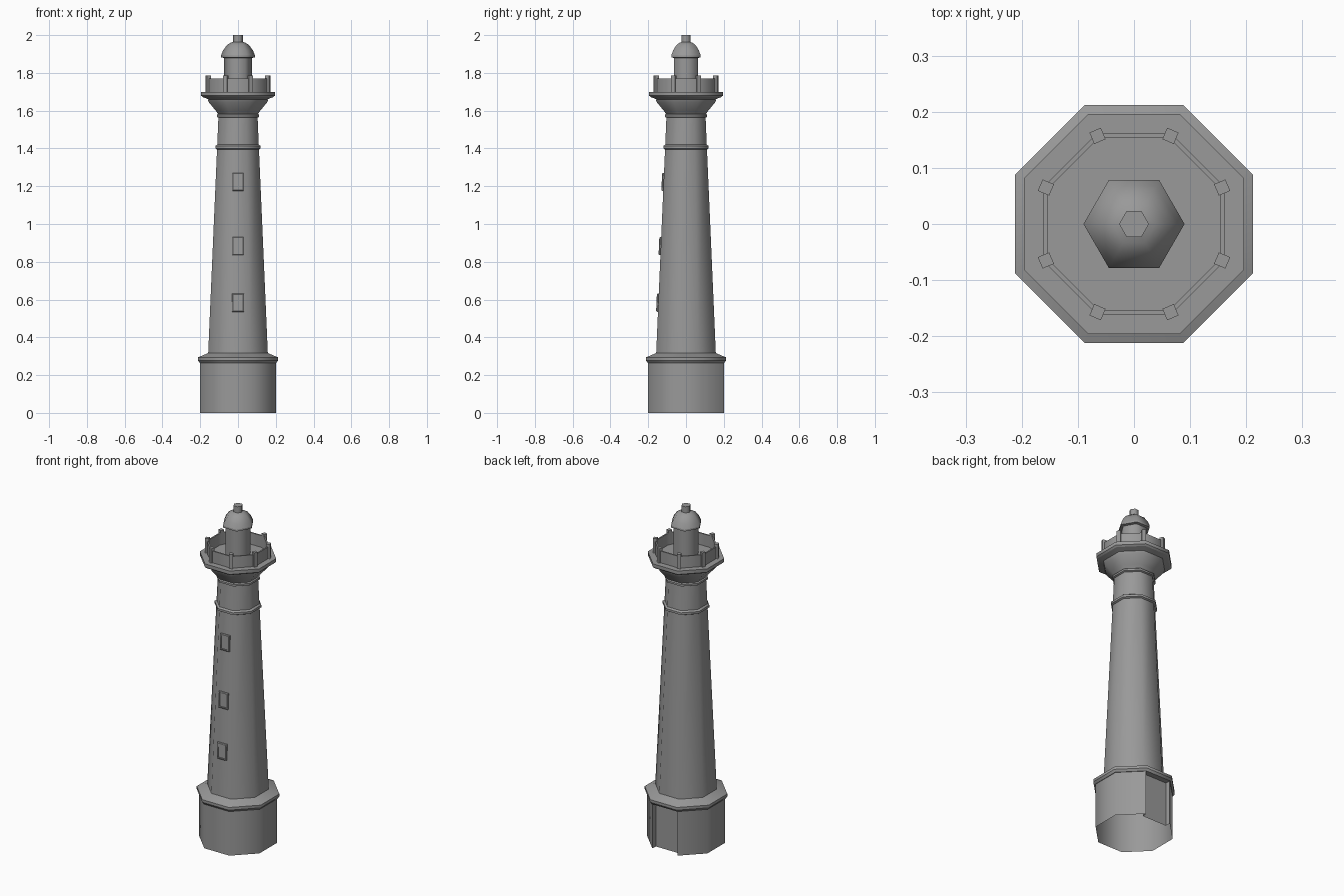
import bpy, bmesh
from math import pi, cos, sin, atan2
from mathutils import Matrix, Vector

cube = bpy.data.objects.get("Cube")
if cube:
    bpy.data.objects.remove(cube, do_unlink=True)

stone = bpy.data.materials.new("grey_stone")
stone.use_nodes = True
GREY = (0.32, 0.32, 0.32, 1)
stone.diffuse_color = GREY
stone.node_tree.nodes["Principled BSDF"].inputs["Base Color"].default_value = GREY


def finish(bm, name):
    mesh = bpy.data.meshes.new(name)
    bm.to_mesh(mesh)
    bm.free()
    mesh.materials.append(stone)
    obj = bpy.data.objects.new(name, mesh)
    bpy.context.collection.objects.link(obj)
    return obj


def polygon(sides, apothem, z):
    """Regular outline with one flat side facing the front."""
    r = apothem / cos(pi / sides)
    start = -pi / 2 + pi / sides
    return [Vector((r * cos(start + 2 * pi * i / sides),
                    r * sin(start + 2 * pi * i / sides), z)) for i in range(sides)]


def lathe(name, profile, sides=8, cap=False, soft=False):
    """Stack of (apothem, z) rings, smooth around; soft also smooths upward."""
    bm = bmesh.new()
    ring = None
    for (a0, z0), (a1, z1) in zip(profile, profile[1:]):
        if ring is None or not soft:
            ring = [bm.verts.new(p) for p in polygon(sides, a0, z0)]
        upper = [bm.verts.new(p) for p in polygon(sides, a1, z1)]
        for i in range(sides):
            j = (i + 1) % sides
            bm.faces.new((ring[i], ring[j], upper[j], upper[i])).smooth = True
        ring = upper
    if cap:
        bm.faces.new([bm.verts.new(p) for p in polygon(sides, *profile[-1])])
    return finish(bm, name)


# Base: open below, with a shallow full-height recess at the back
def base_wall(height=0.265, apothem=0.2, depth=0.03):
    bm = bmesh.new()
    outline = polygon(8, apothem, 0)
    back = sorted((p for p in outline if p.y > apothem - 0.01), key=lambda p: -p.x)
    inner = [Vector((p.x * 0.97, p.y - depth, 0)) for p in back]
    k = outline.index(back[1])
    around = outline[k:] + outline[:k]
    up = Vector((0, 0, height))

    def strip(points, smooth):
        low = [bm.verts.new(p) for p in points]
        top = [bm.verts.new(p + up) for p in points]
        for i in range(len(points) - 1):
            bm.faces.new((low[i], low[i + 1], top[i + 1], top[i])).smooth = smooth

    strip(around, True)
    for pair in ((back[0], inner[0]), inner, (inner[1], back[1])):
        strip(pair, False)
    finish(bm, "base_wall")


base_wall()
lathe("base_ledge", [(0.16, 0.265), (0.203, 0.265), (0.212, 0.278),
                     (0.212, 0.294), (0.155, 0.318)])

# Tapered tower and its bands
lathe("tower", [(0.158, 0.312), (0.103, 1.58)])
lathe("upper_band", [(0.108, 1.393), (0.12, 1.4), (0.12, 1.413), (0.108, 1.422)])
lathe("neck_band", [(0.102, 1.562), (0.112, 1.567), (0.112, 1.578), (0.104, 1.584)])

# Gallery bracket and deck
lathe("gallery_bracket", [(0.104, 1.58), (0.118, 1.6), (0.155, 1.645), (0.16, 1.66)], soft=True)
lathe("gallery_deck", [(0.155, 1.66), (0.187, 1.672), (0.196, 1.68), (0.196, 1.7)], cap=True)

# Parapet and corner posts
lathe("parapet", [(0.161, 1.7), (0.161, 1.77), (0.153, 1.77), (0.153, 1.7)])
bm = bmesh.new()
for p in polygon(8, 0.157, 1.743):
    place = Matrix.Translation(p) @ Matrix.Rotation(atan2(p.y, p.x), 4, "Z")
    bmesh.ops.create_cube(bm, size=1, matrix=place @ Matrix.Diagonal((0.022, 0.022, 0.086, 1)))
finish(bm, "parapet_posts")

# Six-sided lantern room, dome and vent
lathe("lantern_room", [(0.064, 1.7), (0.064, 1.882)], sides=6)
lathe("dome_eave", [(0.06, 1.878), (0.078, 1.882), (0.078, 1.892)], sides=6)
lathe("dome", [(0.078, 1.892), (0.068, 1.92), (0.05, 1.948), (0.033, 1.96), (0.015, 1.966)],
      sides=6, soft=True)
lathe("vent", [(0.023, 1.958), (0.023, 2.0)], sides=6, cap=True)


# Front windows: bevelled frame with a slightly sunken pane, leaning with the wall
def window(name, z):
    wall = 0.158 + (z - 0.312) * (0.103 - 0.158) / (1.58 - 0.312)
    lean = atan2(0.158 - 0.103, 1.58 - 0.312)
    place = Matrix.Translation((0, -wall, z)) @ Matrix.Rotation(-lean, 4, "X")
    rings = [(0.031, 0.048, 0.002), (0.031, 0.048, -0.006), (0.027, 0.044, -0.01),
             (0.022, 0.038, -0.01), (0.022, 0.038, -0.006)]
    bm = bmesh.new()
    previous = None
    for w, h, y in rings:
        ring = [bm.verts.new(place @ Vector((sx * w, y, sz * h)))
                for sx, sz in ((-1, -1), (1, -1), (1, 1), (-1, 1))]
        if previous:
            for i in range(4):
                j = (i + 1) % 4
                bm.faces.new((previous[i], previous[j], ring[j], ring[i]))
        previous = ring
    bm.faces.new(previous)
    finish(bm, name)


for label, height in (("lower", 0.583), ("middle", 0.883), ("upper", 1.223)):
    window(label + "_window", height)
